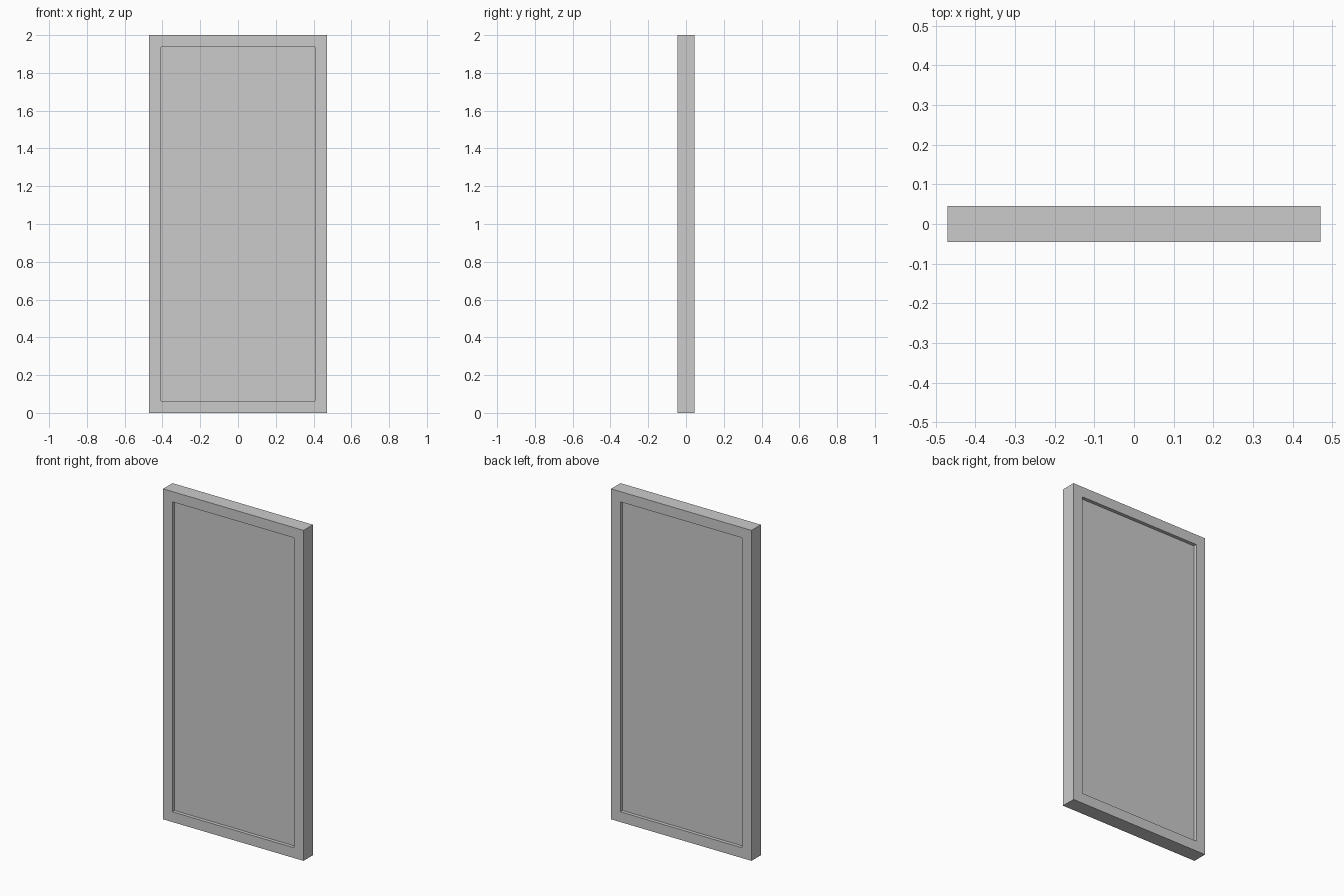
import bpy, bmesh
from mathutils import Matrix, Vector

if "Cube" in bpy.data.objects:
    bpy.data.objects.remove(bpy.data.objects["Cube"])

WIDTH, DEPTH, HEIGHT = 0.94, 0.09, 2.0
BORDER, RECESS = 0.088, 0.021

# Door slab
bm = bmesh.new()
bmesh.ops.create_cube(bm, size=1.0, matrix=Matrix.Translation((0, 0, HEIGHT / 2))
                      @ Matrix.Diagonal((WIDTH, DEPTH, HEIGHT, 1)))

# Recessed panel on the front and back, leaving a raised border
for face in [f for f in bm.faces if abs(f.normal.y) > 0.9]:
    inward = Vector((0, -RECESS if face.normal.y > 0 else RECESS, 0))
    bmesh.ops.inset_region(bm, faces=[face], thickness=BORDER)
    panel = bmesh.ops.extrude_discrete_faces(bm, faces=[face])["faces"]
    bmesh.ops.translate(bm, verts=panel[0].verts, vec=inward)

bmesh.ops.recalc_face_normals(bm, faces=bm.faces)
mesh = bpy.data.meshes.new("door_panel")
bm.to_mesh(mesh)
bm.free()
bpy.context.collection.objects.link(bpy.data.objects.new("door_panel", mesh))
